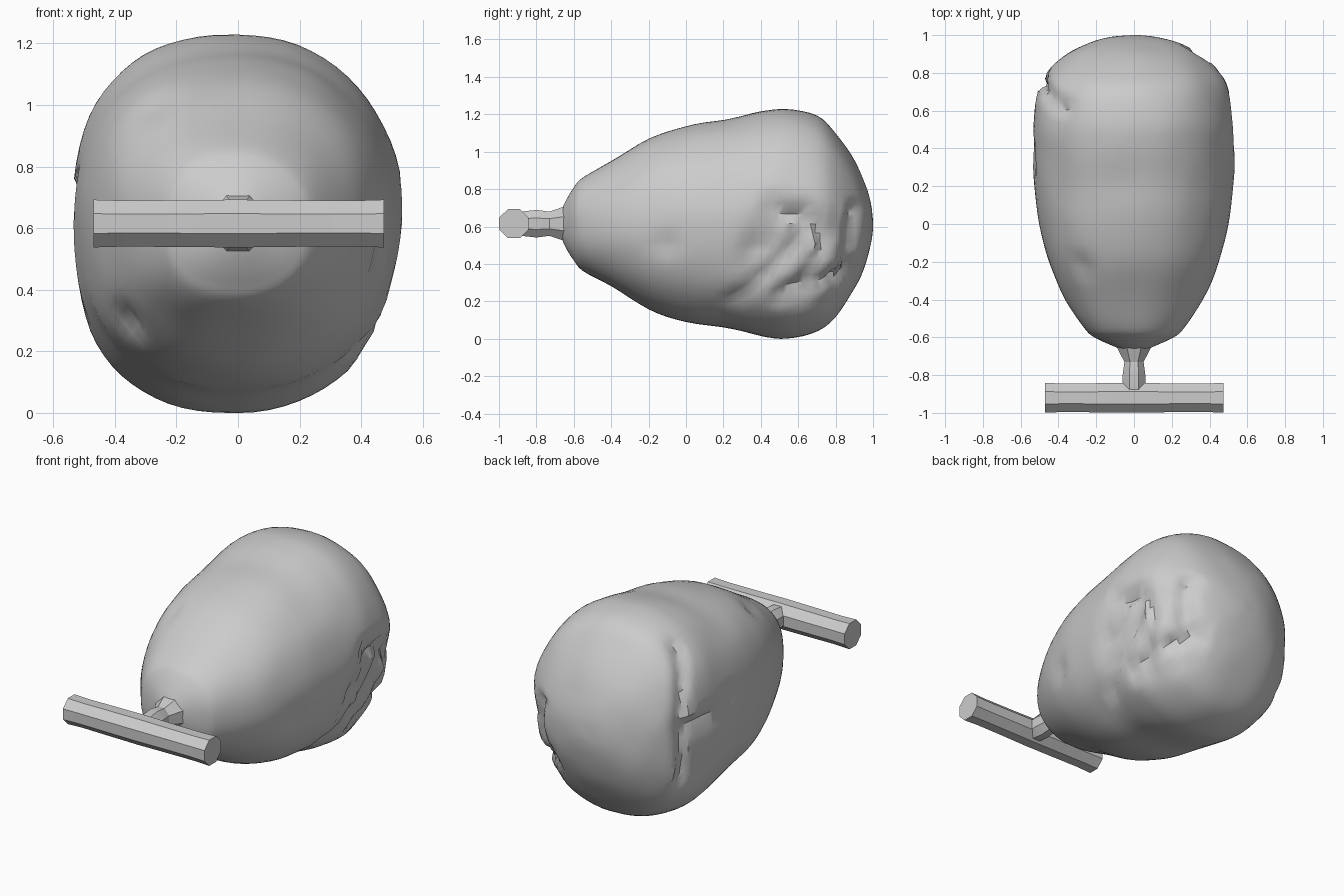
import bpy, bmesh, math
from mathutils import Vector, noise

cube = bpy.data.objects.get("Cube")
if cube:
    bpy.data.objects.remove(cube, do_unlink=True)

grey = bpy.data.materials.new("plain_grey")
grey.use_nodes = True
COLOUR = (0.6, 0.6, 0.6, 1)
grey.diffuse_color = COLOUR
grey.node_tree.nodes["Principled BSDF"].inputs["Base Color"].default_value = COLOUR
MID = 0.615


def spline(rows, steps):
    """Catmull-Rom through rows of numbers."""
    pts = [Vector(r) for r in rows]
    out = []
    for i in range(len(pts) - 1):
        a, b, c, d = (pts[max(0, min(len(pts) - 1, i + k))] for k in (-1, 0, 1, 2))
        for s in range(steps):
            t = s / steps
            out.append(0.5 * (2 * b + (c - a) * t + (2 * a - 5 * b + 4 * c - d) * t ** 2
                              + (3 * b - a - 3 * c + d) * t ** 3))
    return out + [pts[-1]]


def loft(name, rings, smooth_angle, warp=None):
    """Skin closed rings and cap both ends."""
    bm = bmesh.new()
    loops = [[bm.verts.new(p) for p in ring] for ring in rings]
    n = len(loops[0])
    for a, b in zip(loops, loops[1:]):
        for i in range(n):
            j = (i + 1) % n
            bm.faces.new((a[i], a[j], b[j], b[i]))
    bm.faces.new(loops[0])
    bm.faces.new(loops[-1])
    if warp:
        for v in bm.verts:
            v.co = warp(v.co)
    bmesh.ops.recalc_face_normals(bm, faces=bm.faces)
    mesh = bpy.data.meshes.new(name)
    bm.to_mesh(mesh)
    bm.free()
    mesh.materials.append(grey)
    obj = bpy.data.objects.new(name, mesh)
    bpy.context.collection.objects.link(obj)
    bpy.ops.object.select_all(action="DESELECT")
    obj.select_set(True)
    bpy.context.view_layer.objects.active = obj
    bpy.ops.object.shade_smooth_by_angle(angle=math.radians(smooth_angle))
    return obj


def body_ring(y, w, top, bottom, n=72):
    """Oval section, squarer on the -x side."""
    ring = []
    for i in range(n):
        a = math.tau * i / n
        c, s = math.cos(a), math.sin(a)
        k = 2 / (2.1 if c > 0 else 2.45)
        ring.append((math.copysign(abs(c) ** k, c) * w, y,
                     (top + bottom) / 2 + math.copysign(abs(s) ** k, s) * (top - bottom) / 2))
    return ring


# Cracks as (y, z) paths on each flank
CRACKS = {
    1: [[(.44, .72), (.7, .65), (.58, .45), (.44, .34), (.26, .21)],
        [(.7, .65), (.76, .5), (.6, .21)],
        [(.9, .7), (.87, .35), (.5, .22)]],
    -1: [[(.62, 1.1), (.72, .9), (.77, .7), (.72, .35)],
         [(.77, .7), (.3, .73)]],
}
# Shallow dents: position and depth
DENTS = [((-.35, -.2, .3), .04), ((-.27, -.22, .98), .025), ((.47, -.12, .5), .025)]


def path_distance(p, path):
    best = 9
    for a, b in zip(path, path[1:]):
        a, b = Vector(a), Vector(b)
        t = max(0, min(1, (p - a).dot(b - a) / (b - a).length_squared))
        best = min(best, (p - a.lerp(b, t)).length)
    return best


def warp(co):
    p = Vector((co.y, co.z))
    side = 1 if co.x > 0 else -1
    depth = 0.006 * noise.noise(co * 5)
    if abs(co.x) > 0.2:
        d = min(path_distance(p, c) for c in CRACKS[side])
        depth += 0.04 * max(0, 1 - d / 0.045)
        # crushed patch of broken facets on the +x flank
        r = math.hypot((p.x - 0.6) / 0.36, (p.y - 0.45) / 0.32)
        if side > 0 and r < 1:
            depth += min(1, 3 * (1 - r)) * (0.015 + 0.035 * abs(noise.cell(co * 9)))
        # sunken panel ahead of the crack on the -x flank
        if side < 0 and 0.3 < p.x < 0.76 and 0.25 < p.y < 0.72:
            depth += 0.025 * min(1, (p.x - 0.3) / 0.3) * min(1, (p.y - 0.25) / 0.2)
    for centre, amount in DENTS:
        depth += amount * math.exp(-((co - Vector(centre)).length / 0.06) ** 2)
    inward = (Vector((0, 0.3, MID)) - co).normalized()
    return co + inward * depth


# Egg-shaped body: y, half width, top, bottom
BODY = [(-.67, .05, .67, .56), (-.645, .11, .73, .5), (-.6, .21, .81, .42),
        (-.55, .265, .865, .36), (-.4, .365, .95, .28), (-.2, .45, 1.07, .16),
        (0, .5, 1.135, .09), (.2, .525, 1.17, .06), (.4, .54, 1.215, .015),
        (.54, .54, 1.23, 0), (.7, .515, 1.19, .04), (.8, .465, 1.1, .12),
        (.9, .355, .95, .27), (.96, .235, .82, .4), (.99, .12, .72, .51),
        (1, .02, .635, .595)]
loft("egg_body", [body_ring(*r) for r in spline(BODY, 4)], 40, warp)


def octagon(centre, u, v):
    """Eight points round a centre, along half axes u and v."""
    return [Vector(centre) + Vector(u) * math.cos(a) + Vector(v) * math.sin(a)
            for a in (math.tau * (i + 0.5) / 8 for i in range(8))]


# Faceted neck: y, half width, half height
NECK = [(-.62, .15, .15), (-.65, .1, .1), (-.73, .055, .07), (-.8, .065, .08), (-.88, .065, .07)]
loft("neck", [octagon((0, y, MID), (w, 0, 0), (0, 0, h)) for y, w, h in NECK], 20)

# Octagonal cross bar, pinched a little along its length
BAR = [(-.47, 1), (-.37, .96), (-.2, .98), (0, 1), (.2, .97), (.38, .96), (.475, 1)]
loft("cross_bar", [octagon((x, -.92, MID), (0, .085 * s, 0), (0, 0, .084 * s))
                   for x, s in BAR], 30)
